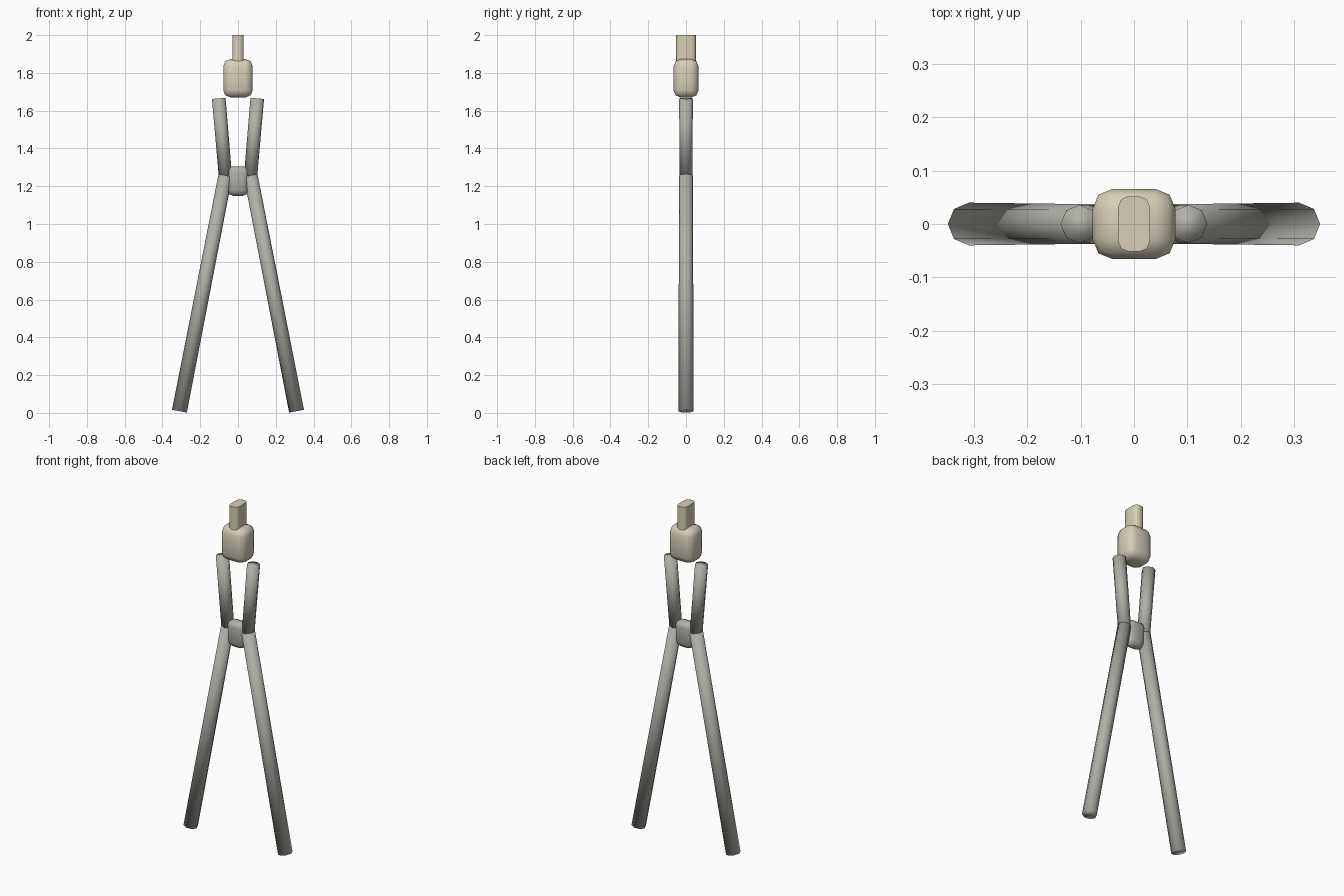
import bpy, bmesh, math
from mathutils import Vector

if "Cube" in bpy.data.objects:
    bpy.data.objects.remove(bpy.data.objects["Cube"])


def material(name, rgb):
    m = bpy.data.materials.new(name)
    m.diffuse_color = (*rgb, 1)
    m.use_nodes = True
    m.node_tree.nodes["Principled BSDF"].inputs["Base Color"].default_value = m.diffuse_color
    return m


GREY = material("warm_grey", (0.44, 0.43, 0.39))
CREAM = material("pale_cream", (0.67, 0.62, 0.47))


def finish(name, bm, mat):
    me = bpy.data.meshes.new(name)
    bm.normal_update()
    bm.to_mesh(me)
    bm.free()
    me.materials.append(mat)
    for p in me.polygons:
        p.use_smooth = True
    ob = bpy.data.objects.new(name, me)
    bpy.context.collection.objects.link(ob)
    return ob


def rod(name, start, end, r1, r2):
    """Smooth eight-sided rod between two points."""
    a, b = Vector(start), Vector(end)
    axis = b - a
    bm = bmesh.new()
    bmesh.ops.create_cone(bm, cap_ends=True, segments=8, radius1=r1, radius2=r2,
                          depth=axis.length)
    turn = math.atan2(axis.x, axis.z)
    for v in bm.verts:
        x, y, z = v.co
        v.co = (a + b) / 2 + Vector((x * math.cos(turn) + z * math.sin(turn), y,
                                     z * math.cos(turn) - x * math.sin(turn)))
    return finish(name, bm, mat=GREY)


def rounded_box(name, half_x, half_y, z0, z1, bevel, mat, taper=1.0, vertical_only=False):
    """Box with rounded edges; taper scales the lower end."""
    bm = bmesh.new()
    bmesh.ops.create_cube(bm, size=2)
    for v in bm.verts:
        s = taper if v.co.z < 0 else 1
        v.co = (v.co.x * half_x * s, v.co.y * half_y * s, z1 if v.co.z > 0 else z0)
    edges = [e for e in bm.edges
             if not vertical_only or abs(e.verts[0].co.z - e.verts[1].co.z) > 0.01]
    bmesh.ops.bevel(bm, geom=edges, offset=bevel, segments=2, profile=0.5,
                    affect='EDGES', clamp_overlap=True)
    return finish(name, bm, mat)


# Mirrored legs and arms
for side, s in (("left", -1), ("right", 1)):
    rod(side + "_leg", (s * 0.31, 0, 0.009), (s * 0.067, 0, 1.257), 0.04, 0.037)
    rod(side + "_arm", (s * 0.067, 0, 1.257), (s * 0.102, 0, 1.665), 0.035, 0.036)

# Hub between the limbs
rounded_box("hub", 0.062, 0.036, 1.148, 1.305, 0.03, GREY, taper=0.84)

# Head and the upright fin on it
rounded_box("head", 0.078, 0.066, 1.67, 1.873, 0.038, CREAM)
fin = rounded_box("fin", 0.03, 0.052, 1.86, 2.0, 0.02, CREAM, vertical_only=True)
bpy.context.view_layer.objects.active = fin
fin.select_set(True)
bpy.ops.object.shade_smooth_by_angle(angle=math.radians(50))
